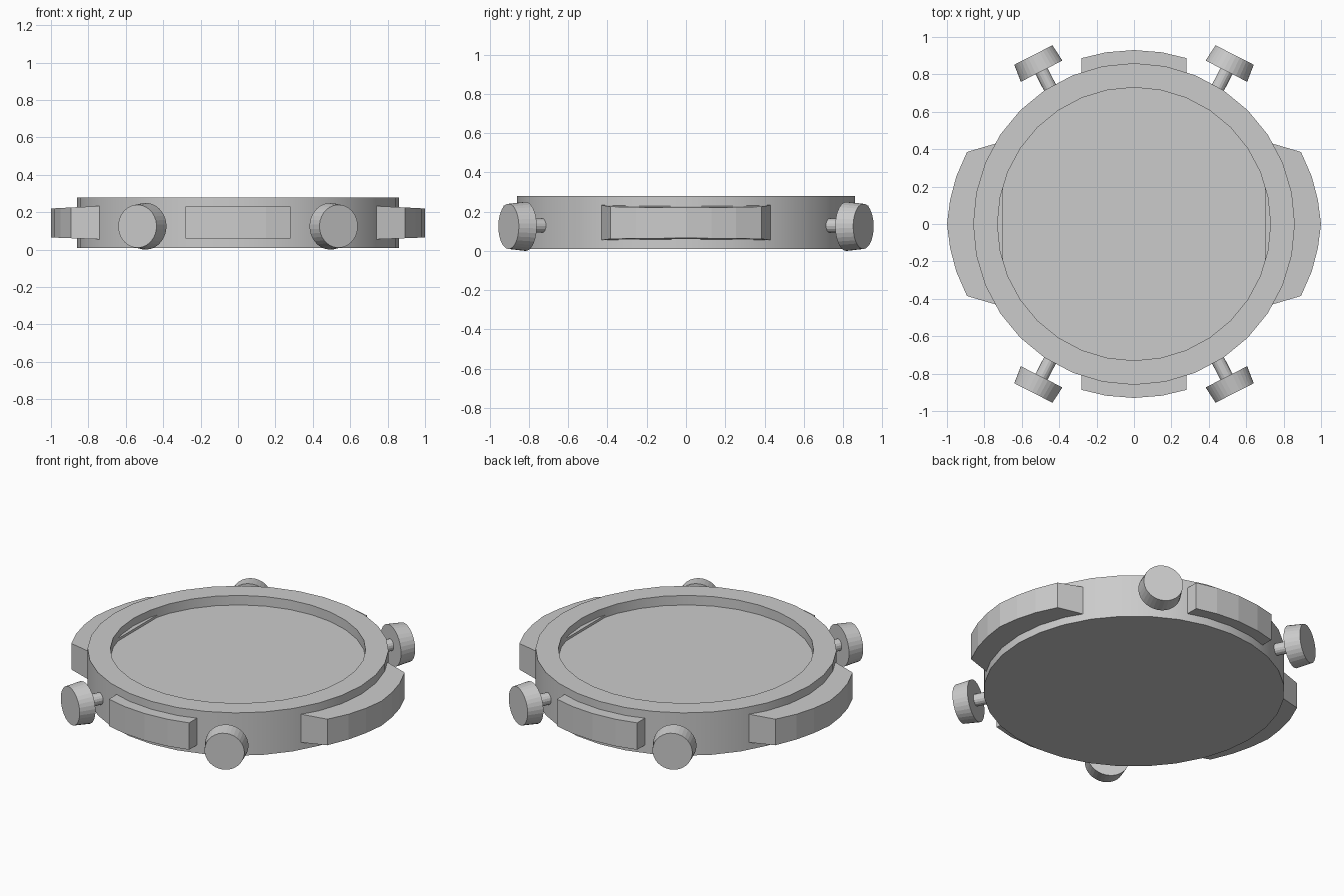
import bpy, bmesh, math
from mathutils import Vector

if "Cube" in bpy.data.objects:
    bpy.data.objects.remove(bpy.data.objects["Cube"])


def new_object(name, bm):
    bmesh.ops.recalc_face_normals(bm, faces=bm.faces)
    mesh = bpy.data.meshes.new(name)
    bm.to_mesh(mesh)
    bm.free()
    ob = bpy.data.objects.new(name, mesh)
    bpy.context.collection.objects.link(ob)
    return ob


def lathe(name, profile, origin=(0, 0, 0), axis=(0, 0, 1), sides=32):
    """Spin (radius, height) points around an axis; both ends are capped."""
    bm = bmesh.new()
    turn = Vector((0, 0, 1)).rotation_difference(Vector(axis)).to_matrix()
    rings = []
    for r, h in profile:
        ring = []
        for i in range(sides):
            a = 2 * math.pi * i / sides
            p = turn @ Vector((r * math.cos(a), r * math.sin(a), h))
            ring.append(bm.verts.new(p + Vector(origin)))
        rings.append(ring)
    for low, high in zip(rings, rings[1:]):
        for i in range(sides):
            j = (i + 1) % sides
            bm.faces.new((low[i], low[j], high[j], high[i]))
    bm.faces.new(rings[0])
    bm.faces.new(rings[-1])
    return new_object(name, bm)


def slab(name, outline, z_range):
    """Extrude an outline; z_range(x, y) gives the bottom and top heights."""
    bm = bmesh.new()
    low = [bm.verts.new((x, y, z_range(x, y)[0])) for x, y in outline]
    high = [bm.verts.new((x, y, z_range(x, y)[1])) for x, y in outline]
    n = len(outline)
    bm.faces.new(low)
    bm.faces.new(high)
    for i in range(n):
        j = (i + 1) % n
        bm.faces.new((low[i], low[j], high[j], high[i]))
    return new_object(name, bm)


def mirror(ob, x, y):
    mod = ob.modifiers.new("Mirror", 'MIRROR')
    mod.use_axis = (x, y, False)
    mod.use_clip = False
    mod.use_mirror_merge = False


# Round case with a shallow recessed face
case = lathe("case", [(0.86, 0.01), (0.86, 0.28), (0.73, 0.28), (0.73, 0.22)])
bpy.context.view_layer.objects.active = case
case.select_set(True)
bpy.ops.object.shade_smooth_by_angle(angle=math.radians(30))

# Wide side lugs, slightly thinner toward the outside
half = [(0.70, 0.44), (0.74, 0.43), (0.893, 0.385), (0.95, 0.255), (0.983, 0.13)]
outline = half + [(1.0, 0)] + [(x, -y) for x, y in reversed(half)]


def side_heights(x, y):
    t = (x - 0.74) / 0.26
    return 0.055 + 0.01 * t, 0.233 - 0.013 * t


side_lug = slab("side_lug", outline, side_heights)
mirror(side_lug, True, False)

# Narrow front and back lugs with a curved outer face
arc = [(x, -math.sqrt(0.93 ** 2 - x * x)) for x in (-0.28, -0.15, 0, 0.15, 0.28)]
end_lug = slab("end_lug", arc + [(0.28, -0.76), (-0.28, -0.76)],
               lambda x, y: (0.06, 0.23))
mirror(end_lug, False, True)

# Four push buttons: tapered head on a thin stem
tilt = math.radians(27)
direction = Vector((math.sin(tilt), math.cos(tilt), 0))
base = Vector((0.494, 0.817, 0.125))
button = lathe("button_head", [(0.125, 0), (0.115, 0.097)], base, direction)
stem = lathe("button_stem", [(0.036, -0.16), (0.036, 0.01)],
             base + Vector((0, 0, 0.004)), direction, 16)
for part in (button, stem):
    mirror(part, True, True)
